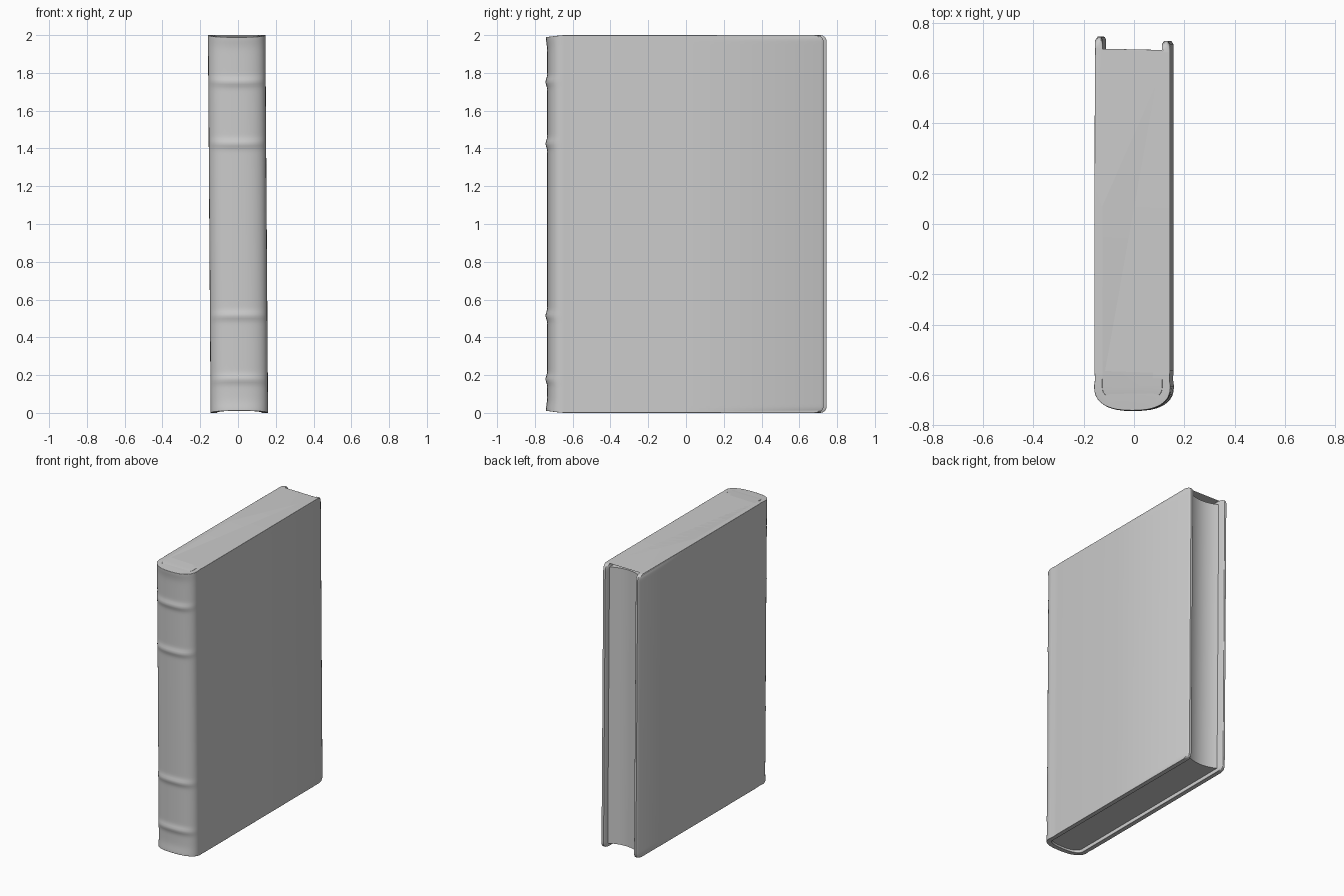
import bpy, bmesh
from math import sin, cos, pi, exp, sqrt

if "Cube" in bpy.data.objects:
    bpy.data.objects.remove(bpy.data.objects["Cube"])

HEIGHT = 2.0
HINGE = -0.645                      # y where the boards meet the rounded spine
BANDS = [0.17, 0.51, 1.43, 1.76]    # raised spine bands


def lean(x, z):
    return x - 0.007 * (z - 1.0)


def band_bulge(z):
    bumps = sum(exp(-((z - b) / 0.022) ** 2) for b in BANDS)
    flare = exp(-(z / 0.04) ** 2) + exp(-((HEIGHT - z) / 0.04) ** 2)
    return 0.009 * bumps + 0.007 * flare


def corner_cut(z, r=0.035):
    d = min(z, HEIGHT - z)
    return 0.0 if d >= r else r - sqrt(r * r - (r - d) ** 2)


def spine_arc(half, depth, n=20):
    # slightly squared half ellipse, left to right
    pts = []
    for i in range(n + 1):
        a = pi + pi * i / n
        c, s = cos(a), max(0.0, -sin(a))
        pts.append((half * abs(c) ** 0.8 * (1 if c > 0 else -1), HINGE - depth * s ** 0.8, s))
    return pts


def loft(name, sections):
    bm = bmesh.new()
    rings = [[bm.verts.new(p) for p in sec] for sec in sections]
    n = len(rings[0])
    for a, b in zip(rings, rings[1:]):
        for i in range(n):
            j = (i + 1) % n
            bm.faces.new((a[i], a[j], b[j], b[i]))
    caps = [bm.faces.new(rings[0][::-1]), bm.faces.new(rings[-1])]
    bmesh.ops.triangulate(bm, faces=caps)
    bmesh.ops.recalc_face_normals(bm, faces=bm.faces)
    mesh = bpy.data.meshes.new(name)
    bm.to_mesh(mesh)
    bm.free()
    ob = bpy.data.objects.new(name, mesh)
    bpy.context.collection.objects.link(ob)
    return ob


def finish(ob, bevel=0.0):
    bpy.ops.object.select_all(action='DESELECT')
    ob.select_set(True)
    bpy.context.view_layer.objects.active = ob
    if bevel:
        mod = ob.modifiers.new("soft_edges", 'BEVEL')
        mod.width = bevel
        mod.segments = 2
        mod.limit_method = 'ANGLE'
        mod.angle_limit = 1.0
    bpy.ops.object.shade_smooth_by_angle(angle=0.7)


def cover_section(z):
    cut, bulge = corner_cut(z), band_bulge(z)
    left, right = 0.745 - cut, 0.728 - cut
    pts = [(-0.118, left - 0.012, 0), (-0.124, left, 0), (-0.138, left, 0), (-0.148, left - 0.014, 0)]
    pts += [(-0.151, 0.0, 0), (-0.151, HINGE + 0.06, 0), (-0.148, HINGE + 0.03, 0)]
    pts += [(x, y - bulge * s, s) for x, y, s in spine_arc(0.152, 0.090)]
    pts += [(0.148, HINGE + 0.03, 0), (0.151, HINGE + 0.06, 0), (0.151, 0.0, 0)]
    pts += [(0.151, right - 0.014, 0), (0.142, right, 0), (0.126, right, 0), (0.118, right - 0.012, 0)]
    pts += spine_arc(0.120, 0.064)[::-1]
    # the spine stops a little short of the boards at head and tail
    return [(lean(x, z), y, 1 + (z - 1) * (1 - 0.011 * s)) for x, y, s in pts]


def page_section(z):
    pts = spine_arc(0.121, 0.066)
    for i in range(13):             # hollow fore-edge
        t = 1 - 2 * i / 12
        pts.append((0.121 * t, 0.662 + 0.032 * t * t, 0))
    return [(lean(x, z), y, z) for x, y, s in pts]


# Cover: two boards and a banded spine in one wrap
ends = [0, 0.003, 0.008, 0.015, 0.025, 0.035]
levels = ends + [0.05 + 1.9 * i / 150 for i in range(151)] + [HEIGHT - e for e in ends[::-1]]
finish(loft("cover", [cover_section(z) for z in levels]), 0.006)

# Page block, set in from the cover edges
finish(loft("page_block", [page_section(z) for z in (0.025, 1.0, 1.975)]))
